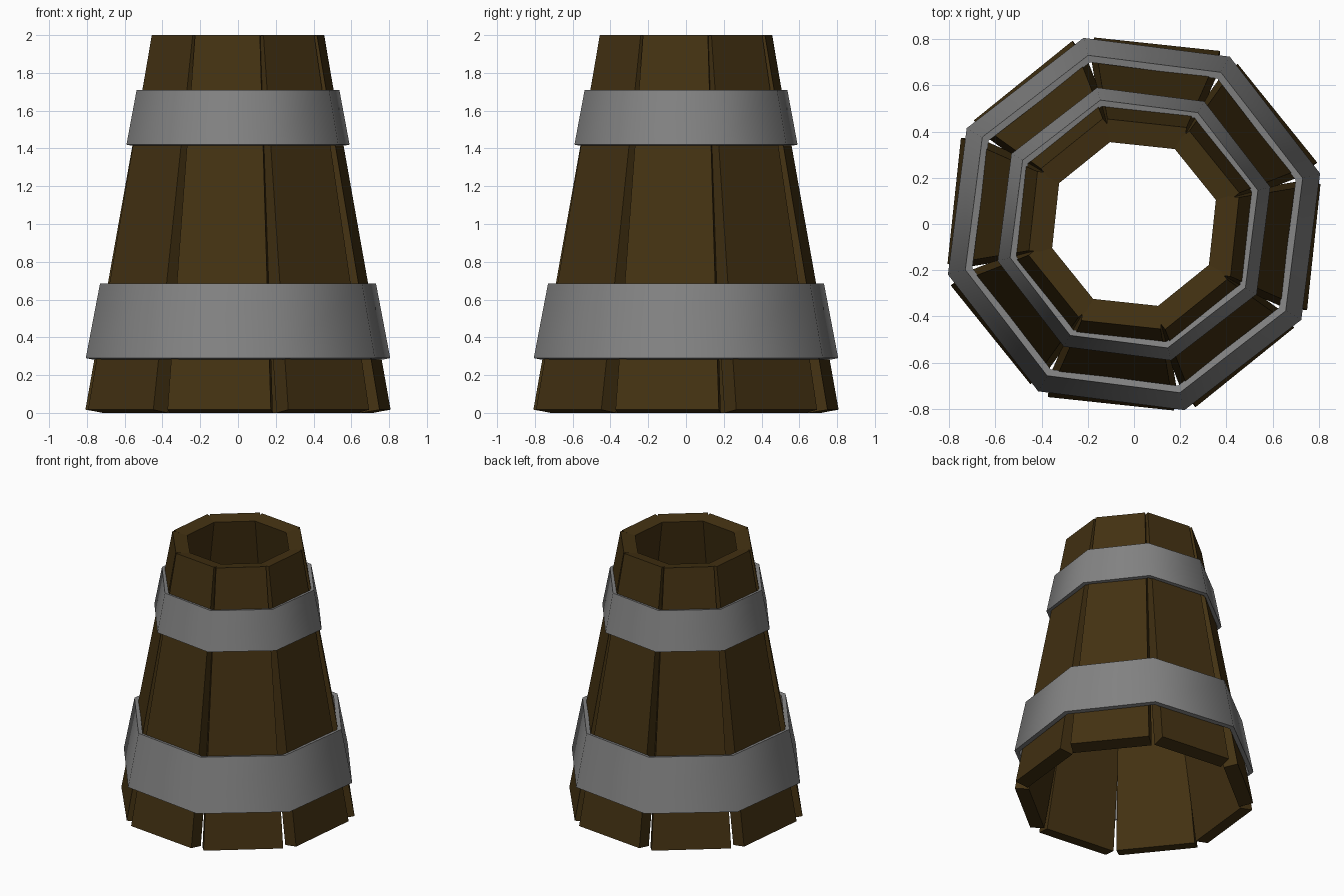
import bpy
import bmesh
from math import cos, sin, pi, radians
from mathutils import Vector

if "Cube" in bpy.data.objects:
    bpy.data.objects.remove(bpy.data.objects["Cube"])

SIDES = 8
STEP = 2 * pi / SIDES
FIRST_STAVE = radians(-7.3)   # direction of the first stave
TWIST = radians(1.2)          # each stave is turned slightly on its own axis
LEAN = radians(9.9)           # staves lean inward toward the top


def material(name, colour, roughness):
    mat = bpy.data.materials.new(name)
    mat.use_nodes = True
    mat.diffuse_color = (*colour, 1)
    shader = mat.node_tree.nodes["Principled BSDF"]
    shader.inputs["Base Color"].default_value = (*colour, 1)
    shader.inputs["Roughness"].default_value = roughness
    return mat


def make_object(name, bm, mat):
    bmesh.ops.recalc_face_normals(bm, faces=bm.faces)
    mesh = bpy.data.meshes.new(name)
    bm.to_mesh(mesh)
    bm.free()
    mesh.materials.append(mat)
    obj = bpy.data.objects.new(name, mesh)
    bpy.context.collection.objects.link(obj)
    return obj


wood = material("dark brown wood", (0.056, 0.031, 0.006), 0.8)
metal = material("grey metal", (0.23, 0.23, 0.23), 0.6)


def stave(index, bottom_width=0.55, top_width=0.345, thickness=0.1):
    """Tapered plank leaning inward, with its ends cut square."""
    angle = FIRST_STAVE + index * STEP
    radial = Vector((cos(angle), sin(angle), 0))
    facing = Vector((cos(angle + TWIST), sin(angle + TWIST), 0))
    side = Vector((-facing.y, facing.x, 0))
    normal = facing * cos(LEAN) + Vector((0, 0, sin(LEAN)))

    bm = bmesh.new()
    rings = []
    for radius, z, width in ((0.785, 0.017, bottom_width), (0.44, 2.0, top_width)):
        mid = radial * radius + Vector((0, 0, z))
        corners = [mid + side * (s * width / 2) - normal * depth
                   for s, depth in ((-1, 0), (1, 0), (1, thickness), (-1, thickness))]
        rings.append([bm.verts.new(c) for c in corners])
    low, high = rings
    bm.faces.new(low)
    bm.faces.new(high)
    for i in range(4):
        j = (i + 1) % 4
        bm.faces.new((low[i], low[j], high[j], high[i]))
    return make_object(f"stave_{index + 1}", bm, wood)


def hoop(name, low_radius, low_z, high_radius, high_z, thickness):
    """Eight-sided tapered band, swept from a slanted profile."""
    slope = Vector((high_radius - low_radius, high_z - low_z)).normalized()
    inward = Vector((-slope.y, slope.x)) * thickness
    low, high = Vector((low_radius, low_z)), Vector((high_radius, high_z))
    profile = (low, high, high + inward, low + inward)

    bm = bmesh.new()
    rings = []
    for i in range(SIDES):
        a = FIRST_STAVE + (i + 0.5) * STEP
        rings.append([bm.verts.new((p.x * cos(a), p.x * sin(a), p.y)) for p in profile])
    for i in range(SIDES):
        here, there = rings[i], rings[(i + 1) % SIDES]
        for k in range(4):
            n = (k + 1) % 4
            bm.faces.new((here[k], there[k], there[n], here[n]))
    obj = make_object(name, bm, metal)

    # Soft corners around the band, crisp rims
    bpy.ops.object.select_all(action='DESELECT')
    obj.select_set(True)
    bpy.context.view_layer.objects.active = obj
    bpy.ops.object.shade_smooth_by_angle(angle=radians(60))
    return obj


# Wooden staves
for n in range(SIDES):
    stave(n)

# Metal hoops
hoop("lower_hoop", 0.835, 0.29, 0.757, 0.685, 0.032)
hoop("upper_hoop", 0.612, 1.42, 0.556, 1.71, 0.028)
